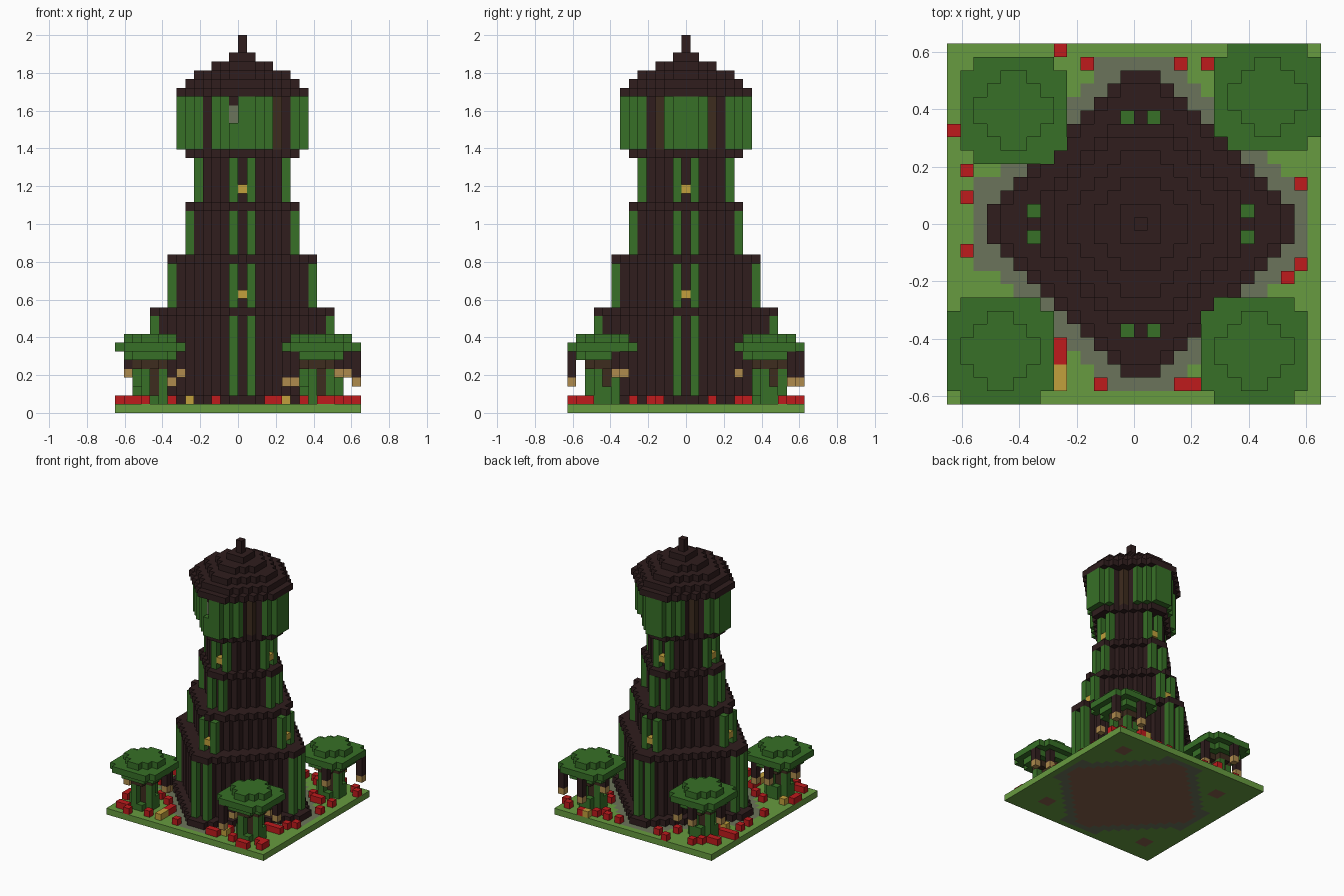
import bpy, bmesh, random
from mathutils import Vector

cube = bpy.data.objects.get("Cube")
if cube:
    bpy.data.objects.remove(cube)

V = 2 / 43            # size of one block
CX, CY = 14, 13       # tower centre cell on the 28 x 27 grid
random.seed(4)


def material(name, rgb):
    m = bpy.data.materials.new(name)
    m.use_nodes = True
    m.diffuse_color = (*rgb, 1)
    m.node_tree.nodes["Principled BSDF"].inputs["Base Color"].default_value = (*rgb, 1)
    return m


MATS = {
    "dark": material("dark_brick", (.029, .0125, .0125)),
    "leaf": material("leaf_green", (.038, .16, .02)),
    "grass": material("grass_green", (.135, .325, .05)),
    "stone": material("path_grey", (.148, .175, .103)),
    "red": material("flower_red", (.52, .011, .012)),
    "gold": material("lamp_gold", (.54, .35, .045)),
    "tan": material("lantern_tan", (.43, .26, .075)),
    "bark": material("bark_brown", (.048, .025, .013)),
    "dirt": material("dirt_brown", (.24, .115, .07)),
}


def blocks(name, cells):
    """Make one object from {(i, j, k): colour}, keeping only outer faces."""
    used = sorted(set(cells.values()))
    me = bpy.data.meshes.new(name)
    for u in used:
        me.materials.append(MATS[u])
    bm = bmesh.new()
    verts = {}

    def vert(p):
        key = tuple(round(c) for c in p)
        if key not in verts:
            verts[key] = bm.verts.new(((key[0] - 14) * V, (key[1] - 13.5) * V, key[2] * V))
        return verts[key]

    for cell, colour in cells.items():
        c = Vector(cell) + Vector((.5, .5, .5))
        for axis in range(3):
            for sign in (-1, 1):
                n = Vector((0, 0, 0))
                n[axis] = sign
                if tuple(int(a + b) for a, b in zip(cell, n)) in cells:
                    continue
                u = Vector((0, 0, 0))
                u[(axis + 1) % 3] = 1
                w = n.cross(u)
                f = bm.faces.new([vert(c + (n + u * a + w * b) / 2)
                                  for a, b in ((-1, -1), (1, -1), (1, 1), (-1, 1))])
                f.material_index = used.index(colour)
    bm.to_mesh(me)
    bm.free()
    bpy.context.collection.objects.link(bpy.data.objects.new(name, me))


def layer(cells, r, s, k0, k1, colour, skip=()):
    """Fill an octagon of radius r, its corners cut where |x| + |y| > s."""
    for x in range(-r, r + 1):
        for y in range(-r, r + 1):
            if abs(x) + abs(y) <= s and (x, y) not in skip:
                for k in range(k0, k1):
                    cells[CX + x, CY + y, k] = colour


def four_ways(x, y):
    return [(x, y), (-y, x), (-x, -y), (y, -x)]


# Trees: lower corner of each eight-block canopy, and its hanging lanterns
TREES = {
    "front_right_tree": (0, 0, [(1, 3, 4), (7, 4, 4), (6, 6, 3), (3, 7, 4)]),
    "front_left_tree": (19, 0, [(1, 0, 3), (7, 5, 4), (0, 4, 3), (5, 6, 4)]),
    "back_right_tree": (1, 18, [(5, 1, 3), (0, 4, 4), (3, 7, 4), (7, 5, 3)]),
    "back_left_tree": (20, 19, [(7, 6, 3), (5, 0, 4), (1, 4, 4), (3, 7, 3)]),
}
TRUNK = [(3, 3), (4, 3), (3, 4), (4, 4)]

# Ground slab with path ring and bare earth under the tower and trunks
ground = {(i, j, 0): "grass" for i in range(28) for j in range(27)}
layer(ground, 12, 14, 0, 1, "stone")
for a in (-3, 3):
    for x, y in four_ways(a, 12):
        ground[CX + x, CY + y, 0] = "stone"
layer(ground, 11, 12, 0, 1, "dirt")
for i, j, _ in TREES.values():
    for x, y in TRUNK:
        ground[i + x, j + y, 0] = "dirt"
blocks("ground", ground)

# Tower tiers: recessed wall, overhanging rim, paired green pillars, lamps
base = {}
layer(base, 11, 12, 1, 2, "dark")
blocks("tower_footing", base)

TIERS = [("first", 10, 11, 1, 11), ("second", 8, 9, 12, 17),
         ("third", 6, 7, 18, 23), ("fourth", 5, 7, 24, 29)]
for name, r, s, k0, k1 in TIERS:
    tier = {}
    layer(tier, r - 1, s - 1, k0, k1, "dark")
    pillars = four_ways(r, 1) + four_ways(r, -1)
    rim_r = 6 if name == "fourth" else r
    layer(tier, rim_r, s, k1, k1 + 1, "dark", pillars if name == "second" else ())
    for x, y in pillars:
        for k in range(k0, k1):
            tier[CX + x, CY + y, k] = "leaf"
    if name in ("second", "fourth"):
        for x, y in four_ways(r, 0):
            tier[CX + x, CY + y, k0 + 1] = "gold"
    blocks(name + "_tier", tier)

# Tower head: dark core with ribbed green panels split by narrow gaps
head = {}
gaps = four_ways(4, 4) + [(5, -3), (5, 3), (-5, 3)]
layer(head, 7, 8, 30, 36, "leaf", gaps)
layer(head, 6, 7, 30, 36, "dark")
for x, y in ((4, -3), (4, 3), (-4, 3)):
    for k in range(30, 36):
        head[CX + x, CY + y, k] = "bark"
for k, colour in ((33, "stone"), (34, "stone"), (35, "dark")):
    del head[CX - 1, CY - 7, k]
    head[CX - 1, CY - 6, k] = colour
blocks("tower_head", head)

# Stepped roof and spire
roof = {}
for k, (r, s) in enumerate([(7, 9), (6, 8), (5, 6), (3, 4), (1, 2), (0, 0), (0, 0)]):
    layer(roof, r, s, 36 + k, 37 + k, "dark")
blocks("roof", roof)


def disc(i, j, inset, cut):
    """Square of the canopy, inset and with cut corners."""
    h = 3.5 - inset
    return [(i + x, j + y) for x in range(8) for y in range(8)
            if max(abs(x - 3.5), abs(y - 3.5)) <= h
            and abs(x - 3.5) + abs(y - 3.5) <= 2 * h - cut]


# Trees with vine-covered trunks, short branches and hanging lanterns
for name, (i, j, lanterns) in TREES.items():
    tree = {}
    for k, inset, cut in ((6, 1, 1), (7, 0, 1), (8, 1, 2)):
        for x, y in disc(i, j, inset, cut):
            tree[x, y, k] = "leaf"
    for x, y in TRUNK:
        for k in range(1, 6):
            tree[i + x, j + y, k] = "bark"
    for x, y, top in ((3, 2, 5), (5, 3, 5), (4, 5, 5), (2, 4, 5),
                      (4, 2, 2), (5, 4, 3), (3, 5, 3), (2, 3, 3)):
        for k in range(1, top):
            tree[i + x, j + y, k] = "leaf"
        tree[i + x, j + y, 5] = "bark"
    for x, y, low in lanterns:
        tree[i + x, j + y, low] = "tan"
        for k in range(low + 1, 7):
            tree[i + x, j + y, k] = "dark"
        tree[i + x, j + y, 7] = "leaf"
    blocks(name, tree)

# Flowers around the lawn and scattered beneath the trees
flowers = {}
for i, j in [(8, 26), (10, 25), (17, 25), (19, 25), (0, 20), (1, 17), (1, 15), (1, 11),
             (26, 19), (26, 16), (26, 10), (25, 9), (25, 7), (26, 1), (8, 4), (8, 3),
             (11, 1), (17, 1), (18, 1)]:
    flowers[i, j, 1] = "red"
for i, j, _ in TREES.values():
    spots = [p for p in disc(i, j, 0, 2)
             if abs(p[0] - i - 3.5) + abs(p[1] - j - 3.5) > 3
             and abs(p[0] - CX) + abs(p[1] - CY) > 14]
    for n, (x, y) in enumerate(random.sample(spots, 9)):
        flowers[x, y, 1] = "gold" if n == 0 else "red"
flowers[8, 2, 1] = flowers[8, 1, 1] = "gold"
blocks("flowers", flowers)
